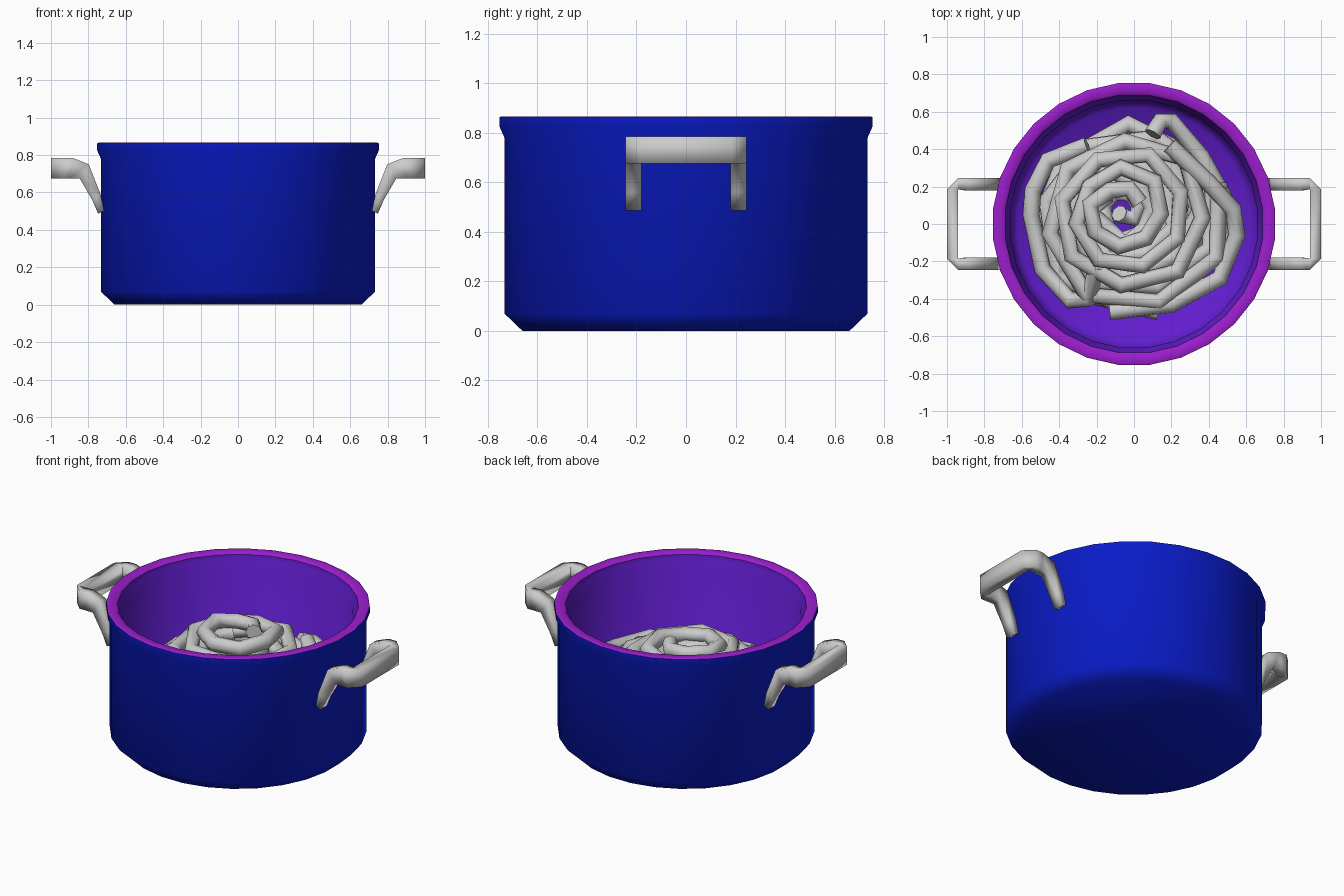
import bpy, bmesh, math, random
from mathutils import Vector

if "Cube" in bpy.data.objects:
    bpy.data.objects.remove(bpy.data.objects["Cube"])

SIDES = 28
random.seed(4)


def material(name, rgb):
    m = bpy.data.materials.new(name)
    m.diffuse_color = (*rgb, 1)
    m.use_nodes = True
    m.node_tree.nodes["Principled BSDF"].inputs["Base Color"].default_value = m.diffuse_color
    return m


def smooth(ob):
    for p in ob.data.polygons:
        p.use_smooth = True


def make_object(name, bm, mat=None):
    me = bpy.data.meshes.new(name)
    bm.to_mesh(me)
    bm.free()
    ob = bpy.data.objects.new(name, me)
    bpy.context.collection.objects.link(ob)
    if mat:
        me.materials.append(mat)
    smooth(ob)
    return ob


def bridge(bm, rings):
    for r0, r1 in zip(rings, rings[1:]):
        n = max(len(r0), len(r1))
        for i in range(n):
            j = (i + 1) % n
            vs = [r0[i % len(r0)], r0[j % len(r0)], r1[j % len(r1)], r1[i % len(r1)]]
            bm.faces.new(list(dict.fromkeys(vs)))


def lathe(name, profile, mat):
    """Revolve (radius, z) points listed so that faces point outwards."""
    bm = bmesh.new()
    rings = []
    for r, z in profile:
        if r == 0:
            rings.append([bm.verts.new((0, 0, z))])
            continue
        r /= math.cos(math.pi / SIDES)
        angles = [(i + .5) * math.tau / SIDES for i in range(SIDES)]
        rings.append([bm.verts.new((r * math.cos(a), r * math.sin(a), z)) for a in angles])
    bridge(bm, rings)
    return make_object(name, bm, mat)


blue = material("blue", (0.003, 0.011, 0.58))
purple = material("purple", (0.12, 0.012, 0.62))
magenta = material("magenta", (0.33, 0.013, 0.61))

# Pot: outer shell, rim and inner lining
lathe("pot_body", [(0, 0), (.66, 0), (.733, .07), (.733, .78), (.753, .825), (.753, .862)], blue)
lathe("pot_rim", [(.753, .862), (.745, .866), (.70, .866), (.688, .855)], magenta)
lathe("pot_lining", [(.688, .855), (.685, .825), (.66, .78), (.66, .10), (.62, .05), (0, .05)], purple)


# Handles: a flattened box-section bar swept from the wall, around and back
def handle(name, side):
    # centre, outward half-width, upright half-height
    half = [((.732, .212, .495), (0, .033, 0), (-.016, 0, .008)),
            ((.757, .212, .575), (0, .033, 0), (-.022, 0, .016)),
            ((.822, .212, .713), (0, .033, 0), (-.024, 0, .038)),
            ((.893, .212, .73), (0, .033, 0), (-.008, 0, .055)),
            ((.94, .215, .73), (0, .03, 0), (0, 0, .055)),
            ((.97, .185, .73), (.03, 0, 0), (0, 0, .055))]
    flip = Vector((1, -1, 1))
    path = [tuple(Vector(v) for v in ring) for ring in half]
    path += [tuple(v * flip for v in ring) for ring in reversed(path)]
    bm = bmesh.new()
    rings = []
    for c, a, b in path:
        corners = [c + a + b, c - a + b, c - a - b, c + a - b]
        rings.append([bm.verts.new((p.x * side, p.y, p.z)) for p in corners])
    bridge(bm, rings)
    bm.faces.new(rings[0])
    bm.faces.new(rings[-1])
    bmesh.ops.recalc_face_normals(bm, faces=bm.faces)
    make_object(name, bm)


handle("handle_right", 1)
handle("handle_left", -1)


# Noodles: low-poly tubes coiled into a mound
def noodle(name, points, radius=.046):
    cu = bpy.data.curves.new(name, 'CURVE')
    cu.dimensions = '3D'
    cu.bevel_depth = radius
    cu.bevel_resolution = 2
    cu.use_fill_caps = True
    sp = cu.splines.new('POLY')
    sp.points.add(len(points) - 1)
    for p, co in zip(sp.points, points):
        p.co = (*co, 1)
    ob = bpy.data.objects.new(name, cu)
    bpy.context.collection.objects.link(ob)
    bpy.ops.object.select_all(action='DESELECT')
    ob.select_set(True)
    bpy.context.view_layer.objects.active = ob
    bpy.ops.object.convert(target='MESH')
    smooth(bpy.context.view_layer.objects.active)


def coil(r0, r1, z0, z1, turns, phase, jitter):
    pts = []
    n = int(turns * 7.6)
    for i in range(n + 1):
        t = i / n
        a = phase + t * turns * math.tau
        r = r0 + (r1 - r0) * t + random.uniform(-jitter, jitter)
        z = z0 + (z1 - z0) * t ** 1.4 + random.uniform(-jitter, jitter) * .6
        pts.append((-.07 * (1 - t) + r * math.cos(a), .07 - .04 * t + r * math.sin(a), z))
    return pts


noodle("noodle_top", coil(.12, .50, .66, .42, 4.0, .4, .02))
noodle("noodle_middle", coil(.12, .52, .58, .28, 4.5, 2.3, .028))
noodle("noodle_lower", coil(.03, .53, .50, .16, 5.0, 4.1, .025))
noodle("noodle_bottom", coil(.20, .50, .30, .10, 3.6, 1.2, .03))

# Loose strands draped over the right, left and front edges
noodle("noodle_right", [(.10, .48, .48), (.14, .55, .45), (.20, .55, .42), (.36, .36, .42),
                        (.48, .15, .40), (.49, -.06, .36), (.40, -.20, .30)])
noodle("noodle_far_right", [(.19, .42, .52), (.40, .22, .50), (.53, .08, .45), (.55, -.06, .42),
                            (.46, -.29, .42), (.20, -.43, .42), (-.13, -.47, .42)])
noodle("noodle_left", [(-.20, -.22, .54), (-.24, -.40, .44), (-.34, -.41, .40), (-.49, -.24, .36),
                       (-.55, .05, .38), (-.54, .18, .40), (-.46, .34, .40), (-.25, .42, .44)])
